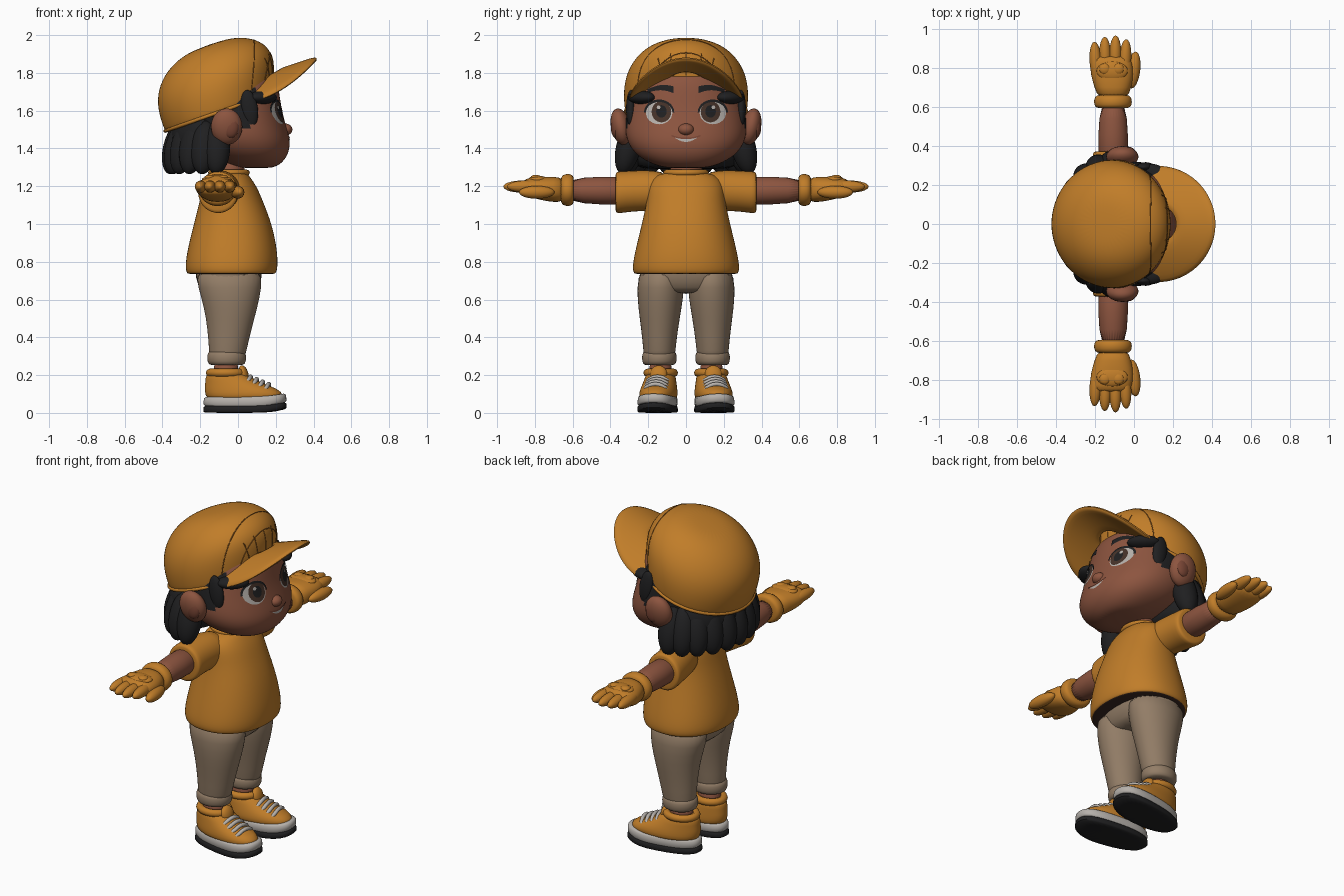
import bpy, bmesh, math
from math import sin, cos, pi, radians
from mathutils import Vector, Matrix
from mathutils.bvhtree import BVHTree

if "Cube" in bpy.data.objects:
    bpy.data.objects.remove(bpy.data.objects["Cube"])


def material(name, rgb):
    m = bpy.data.materials.new(name)
    m.diffuse_color = (*rgb, 1)
    m.use_nodes = True
    m.node_tree.nodes["Principled BSDF"].inputs["Base Color"].default_value = m.diffuse_color
    return m


ORANGE = material("orange cloth", (0.53, 0.205, 0.022))
SEAM = material("dark orange seam", (0.25, 0.09, 0.012))
SKIN = material("brown skin", (0.265, 0.09, 0.05))
INNER = material("inner ear skin", (0.19, 0.06, 0.035))
BEIGE = material("beige trousers", (0.29, 0.205, 0.135))
BLACK = material("soft black", (0.014, 0.014, 0.015))
GREY = material("light grey", (0.47, 0.44, 0.41))
IRIS = material("dark brown iris", (0.06, 0.032, 0.022))
LINING = material("dark lining", (0.045, 0.022, 0.016))


def finish(o, mat, subsurf=0, matrix=None):
    """Apply modifiers and transform, smooth and colour."""
    bpy.ops.object.select_all(action='DESELECT')
    o.select_set(True)
    bpy.context.view_layer.objects.active = o
    if subsurf:
        o.modifiers.new("smooth", 'SUBSURF').levels = subsurf
    if subsurf or o.type == 'CURVE' or o.modifiers:
        bpy.ops.object.convert(target='MESH')
    o = bpy.context.view_layer.objects.active
    if matrix:
        o.data.transform(matrix)
    o.data.materials.clear()
    o.data.materials.append(mat)
    bpy.ops.object.shade_smooth_by_angle(angle=radians(50))
    return o


def from_bmesh(name, bm):
    bmesh.ops.recalc_face_normals(bm, faces=bm.faces[:])
    me = bpy.data.meshes.new(name)
    bm.to_mesh(me)
    bm.free()
    o = bpy.data.objects.new(name, me)
    bpy.context.collection.objects.link(o)
    return o


def loft(name, rings, mat, axis='Z', n=28, p=2.0, sub=1, matrix=None):
    """Rings are (position along axis, centre 1, centre 2, radius 1, radius 2)."""
    bm = bmesh.new()
    loops = []
    for t, c1, c2, r1, r2 in rings:
        loop = []
        for i in range(n):
            c, s = cos(2 * pi * i / n), sin(2 * pi * i / n)
            a = c1 + r1 * math.copysign(abs(c) ** (2 / p), c)
            b = c2 + r2 * math.copysign(abs(s) ** (2 / p), s)
            loop.append(bm.verts.new((a, b, t) if axis == 'Z' else (a, t, b)))
        loops.append(loop)
    for A, B in zip(loops, loops[1:]):
        for i in range(n):
            bm.faces.new((A[i], A[(i + 1) % n], B[(i + 1) % n], B[i]))
    bm.faces.new(loops[0])
    bm.faces.new(loops[-1])
    return finish(from_bmesh(name, bm), mat, sub, matrix)


def ball(name, loc, scale, mat, rot=None, matrix=None):
    bm = bmesh.new()
    bmesh.ops.create_uvsphere(bm, u_segments=24, v_segments=14, radius=1)
    m = Matrix.Translation(loc) @ (rot or Matrix()) @ Matrix.Diagonal((*scale, 1))
    return finish(from_bmesh(name, bm), mat, 0, (matrix or Matrix()) @ m)


def tube(name, pts, r, mat, matrix=None, closed=False):
    cu = bpy.data.curves.new(name, 'CURVE')
    cu.dimensions = '3D'
    cu.bevel_depth, cu.bevel_resolution, cu.use_fill_caps = r, 2, True
    sp = cu.splines.new('POLY')
    sp.points.add(len(pts) - 1)
    for q, v in zip(sp.points, pts):
        q.co = (*v, 1)
    sp.use_cyclic_u = closed
    o = bpy.data.objects.new(name, cu)
    bpy.context.collection.objects.link(o)
    return finish(o, mat, 0, matrix)


def ellipse(cx, cy, z, rx, ry, n=28):
    return [(cx + rx * cos(2 * pi * i / n), cy + ry * sin(2 * pi * i / n), z) for i in range(n)]


def both(o):
    """Add the copy for the other side."""
    c = o.copy()
    c.data = o.data.copy()
    c.data.transform(Matrix.Diagonal((1, -1, 1, 1)))
    c.data.flip_normals()
    c.name = o.name + "_other_side"
    bpy.context.collection.objects.link(c)


def surface(o):
    bm = bmesh.new()
    bm.from_mesh(o.data)
    tree = BVHTree.FromBMesh(bm)
    bm.free()
    return tree


# Head, with hair painted around the temples and back
head = loft("head", [(1.295, .10, 0, .07, .09), (1.31, .09, 0, .13, .165), (1.36, .055, 0, .21, .262),
                     (1.43, .025, 0, .255, .312), (1.5, 0, 0, .262, .325), (1.6, -.03, 0, .262, .315),
                     (1.7, -.045, 0, .265, .295), (1.79, -.05, 0, .25, .25), (1.84, -.06, 0, .17, .17)],
            SKIN, n=32, p=2.15, sub=2)
head.data.materials.append(BLACK)
for f in head.data.polygons:
    x, y, z = f.center
    if z > 1.5 and (x < .085 - .25 * max(0, 1.6 - z) or (z > 1.64 and abs(y) > .245)) or x < -.12:
        f.material_index = 1
face = surface(head)
ball("nose", (.25, 0, 1.5), (.038, .042, .032), SKIN)
both(ball("ear", (-.06, .345, 1.515), (.083, .052, .098), SKIN, Matrix.Rotation(radians(-12), 4, 'X')))
both(ball("inner_ear", (-.04, .372, 1.515), (.045, .026, .06), INNER))
both(ball("sideburn", (.06, .292, 1.61), (.045, .025, .1), BLACK, Matrix.Rotation(radians(-8), 4, 'Y')))
both(ball("temple_hair", (.13, .235, 1.67), (.09, .055, .035), BLACK, Matrix.Rotation(radians(-42), 4, 'Z')))
loft("neck", [(1.18, -.05, 0, .085, .09), (1.27, -.05, 0, .08, .085), (1.37, -.03, 0, .08, .085)], SKIN)


def decal(name, f, mat, lift, nu=28, nv=4):
    """Thin plate following the face; f(u, v) gives (y, z)."""
    bm = bmesh.new()
    grid = []
    for i in range(nu + 1):
        row = []
        for j in range(nv + 1):
            y, z = f(i / nu, j / nv)
            hit = face.ray_cast(Vector((1, y, z)), Vector((-1, 0, 0)))[0]
            row.append(bm.verts.new((hit.x + lift, y, z)))
        grid.append(row)
    for i in range(nu):
        for j in range(nv):
            bm.faces.new((grid[i][j], grid[i + 1][j], grid[i + 1][j + 1], grid[i][j + 1]))
    bmesh.ops.remove_doubles(bm, verts=bm.verts[:], dist=1e-5)
    o = from_bmesh(name, bm)
    if sum(p.normal.x for p in o.data.polygons) < 0:
        o.data.flip_normals()
    return finish(o, mat)


def oval(cy, cz, ry, rz):
    return lambda u, v: (cy + v * ry * cos(2 * pi * u), cz + v * rz * sin(2 * pi * u))


# Face details
both(decal("eye_white", oval(.142, 1.588, .07, .06), GREY, .003))
both(decal("iris", oval(.13, 1.594, .052, .056), IRIS, .005))
both(decal("pupil", oval(.13, 1.596, .028, .033), BLACK, .007))
both(decal("eye_glint", oval(.145, 1.618, .01, .01), GREY, .009))
both(decal("upper_lash", lambda u, v: (.142 + (.07 + .01 * v) * cos(pi * u),
                                       1.59 + (.056 + .013 * v) * sin(pi * u)), BLACK, .006))
both(decal("eyebrow", lambda u, v: (.065 + .14 * u, 1.70 + .022 * sin(pi * (.15 + .8 * u))
                                    + (v - .5) * .036 * (1 - .5 * u)), BLACK, .005))
decal("teeth", lambda u, v: ((u - .5) * .13, 1.443 + .075 * (u - .5) ** 2
                             + (v - .5) * .017 * sin(pi * u)), GREY, .004)
decal("mouth_line", lambda u, v: ((u - .5) * .155, 1.453 + .06 * (u - .5) ** 2
                                  + (v - .5) * .008), INNER, .005)

# Bobbed hair: core and flared locks
loft("hair_core", [(1.285, -.21, 0, .13, .26), (1.33, -.21, 0, .16, .29), (1.45, -.2, 0, .17, .3),
                   (1.62, -.19, 0, .17, .29)], BLACK)
for k in range(11):
    a = radians(94 + 172 * k / 10)
    tilt = Matrix.Rotation(a, 4, 'Z') @ Matrix.Rotation(radians(-14), 4, 'Y')
    ball("hair_lock", (-.095 + .235 * cos(a), .305 * sin(a), 1.405), (.066, .07, .145), BLACK, tilt)

# Cap: tilted dome, arched brim, seams
tilt = Matrix.Translation((-.11, 0, 1.585)) @ Matrix.Rotation(radians(-19.4), 4, 'Y')
cap = loft("cap_dome", [(-.005, .01, 0, .298, .318), (0, .01, 0, .303, .323), (.1, .03, 0, .325, .335),
                        (.2, .058, 0, .328, .318), (.285, .075, 0, .275, .26), (.34, .08, 0, .18, .18),
                        (.358, .08, 0, .08, .08)], ORANGE, n=32, sub=2, matrix=tilt)
tube("cap_rim", ellipse(.01, 0, .004, .3, .32, 40), .01, ORANGE, tilt, True)
bm = bmesh.new()
rows = []
for s in (.3, .5, .7, .85, 1):
    row = []
    for i in range(33):
        a = radians(-100 + 200 * i / 32)
        x, y = .125 + .295 * s * cos(a), .3 * s * sin(a)
        row.append(bm.verts.new((x, y, 1.80 + (x - .19) * .33 - 1.3 * y * y)))
    rows.append(row)
for A, B in zip(rows, rows[1:]):
    for i in range(32):
        bm.faces.new((A[i], B[i], B[i + 1], A[i + 1]))
brim = from_bmesh("cap_brim", bm)
sol = brim.modifiers.new("thickness", 'SOLIDIFY')
sol.thickness, sol.offset = .026, 0
finish(brim, ORANGE, 1)
dome = surface(cap)


def seam(name, dirs):
    hits = [dome.ray_cast(Vector((-.05, 0, 1.65)), Vector(d).normalized())[0] for d in dirs]
    tube(name, [h for h in hits if h], .003, SEAM)


seam("cap_panel_seam", [(.14, .3 * sin(radians(a)), .34 * cos(radians(a))) for a in range(-80, 81, 8)])
seam("cap_front_seam", [(.24, .25 * sin(radians(a)), .28 * cos(radians(a))) for a in range(-64, 65, 8)])
for y0 in (-.5, -.25, 0, .25, .5):
    seam("cap_stitch", [(cos(radians(b)), y0, sin(radians(b))) for b in range(30, 53, 4)])

# Shirt with dark underside, collar and sleeves
shirt = loft("shirt", [(.735, -.035, 0, .225, .265), (.737, -.035, 0, .237, .278), (.77, -.035, 0, .247, .287),
                       (.86, -.03, 0, .24, .27), (1.0, -.027, 0, .208, .235), (1.12, -.035, 0, .168, .208),
                       (1.2, -.045, 0, .145, .205), (1.25, -.052, 0, .115, .175), (1.28, -.05, 0, .09, .1)],
             ORANGE, p=2.2, sub=2)
shirt.data.materials.append(LINING)
for f in shirt.data.polygons:
    if f.normal.z < -.8 and f.center.z < .745:
        f.material_index = 1
tube("shirt_collar", ellipse(-.048, 0, 1.272, .095, .105), .016, ORANGE, None, True)
both(loft("sleeve", [(.08, -.07, 1.17, .09, .1), (.18, -.09, 1.178, .1, .108), (.28, -.102, 1.175, .105, .108),
                     (.355, -.105, 1.167, .108, .112), (.372, -.105, 1.167, .104, .108),
                     (.374, -.105, 1.167, .08, .085)], ORANGE, 'Y'))

# Arms and gloves
both(loft("arm", [(.3, -.107, 1.175, .08, .078), (.45, -.107, 1.177, .077, .074),
                  (.64, -.107, 1.178, .068, .065)], SKIN, 'Y'))
both(loft("glove_cuff", [(.594, -.108, 1.18, .07, .06), (.598, -.108, 1.18, .092, .08), (.625, -.108, 1.18, .1, .088),
                         (.655, -.108, 1.18, .094, .08), (.665, -.108, 1.18, .07, .06)], ORANGE, 'Y'))
both(loft("glove_palm", [(.64, -.108, 1.18, .075, .064), (.7, -.108, 1.183, .095, .068),
                         (.77, -.112, 1.188, .112, .062), (.83, -.118, 1.195, .108, .05),
                         (.865, -.12, 1.198, .095, .035)], ORANGE, 'Y', p=2.3))
for x, y in ((-.197, .835), (-.148, .86), (-.096, .867), (-.045, .848)):
    both(ball("glove_finger", (x, y, 1.198), (.031, .1, .032), ORANGE,
              Matrix.Rotation((x + .12) * -.8, 4, 'Z')))
both(ball("glove_thumb", (-.002, .79, 1.168), (.034, .095, .034), ORANGE, Matrix.Rotation(-.12, 4, 'Z')))
both(ball("glove_back_pad", (-.112, .785, 1.236), (.08, .05, .02), ORANGE))
for x in (-.15, -.08):
    both(ball("glove_stud", (x, .795, 1.246), (.028, .028, .014), ORANGE))

# Trousers
loft("trouser_hips", [(.63, -.045, 0, .12, .19), (.66, -.05, 0, .155, .235), (.72, -.05, 0, .178, .25),
                      (.8, -.045, 0, .185, .25)], BEIGE, p=2.3)
both(loft("trouser_leg", [(.78, -.05, .13, .185, .118), (.66, -.043, .134, .168, .126), (.56, -.038, .138, .142, .116),
                          (.44, -.045, .14, .116, .097), (.32, -.055, .141, .098, .084),
                          (.26, -.06, .141, .09, .08)], BEIGE))
both(loft("trouser_cuff", [(.252, -.06, .141, .08, .072), (.257, -.06, .141, .098, .088), (.29, -.06, .141, .106, .094),
                           (.322, -.06, .141, .1, .089), (.332, -.06, .141, .08, .07)], BEIGE))

# Shoes, toes turned slightly outward
turn = Matrix.Translation((0, .142, 0)) @ Matrix.Rotation(radians(7), 4, 'Z')


def sole(name, z0, z1, grow, mat):
    o = loft(name, [(z0, .037, 0, .216 + grow, .104 + grow), (z0 + .004, .037, 0, .223 + grow, .109 + grow),
                    (z1 - .004, .037, 0, .22 + grow, .107 + grow), (z1, .037, 0, .21 + grow, .1 + grow)],
             mat, p=2.5)
    for v in o.data.vertices:  # wider, lifted toe and waisted middle
        t = (v.co.x - .037) / .22
        v.co.y *= .93 + .1 * t
        v.co.z += .02 * max(0, t) ** 3
    o.data.transform(turn)
    both(o)


sole("shoe_tread", 0, .04, .002, BLACK)
sole("shoe_midsole", .034, .088, 0, GREY)
both(loft("shoe_upper", [(.06, .035, 0, .2, .092), (.095, .035, 0, .208, .1), (.125, .02, 0, .2, .096),
                         (.155, -.02, 0, .155, .088), (.19, -.055, 0, .118, .08),
                         (.215, -.065, 0, .1, .074)], ORANGE, p=2.2, matrix=turn))
both(tube("shoe_collar", ellipse(-.065, 0, .212, .085, .07), .022, ORANGE, turn, True))
both(ball("shoe_tongue", (.03, 0, .205), (.025, .045, .048), ORANGE, Matrix.Rotation(radians(-15), 4, 'Y'), turn))
both(loft("ankle", [(.18, -.065, 0, .07, .062), (.22, -.065, 0, .066, .06), (.28, -.062, 0, .065, .06)],
          SKIN, matrix=turn))
for k in range(4):
    x, z = .062 + .032 * k, .192 - .013 * k
    both(tube("shoe_lace", [(x - .012, s * .058, z - .014 - .35 * (abs(s) ** 3) * .06) for s in (-1.05,)]
              + [(x + .006 * (1 - s * s), s * .05, z - .018 * s * s) for s in (-1, -.5, 0, .5, 1)]
              + [(x - .012, .061, z - .035)], .0115, GREY, turn))
